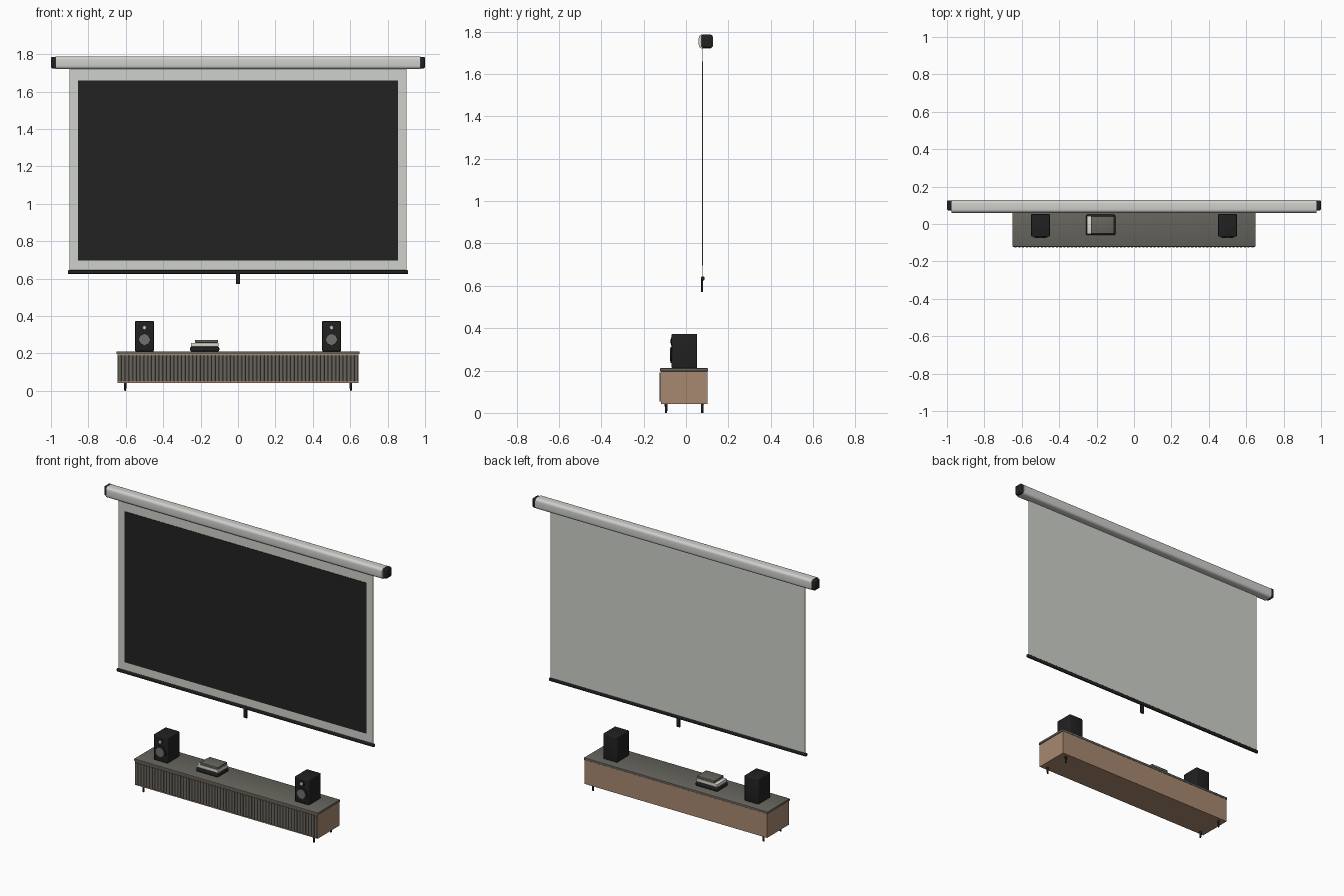
import bpy, bmesh, math
from mathutils import Matrix

if "Cube" in bpy.data.objects:
    bpy.data.objects.remove(bpy.data.objects["Cube"])


def material(name, r, g, b):
    m = bpy.data.materials.new(name)
    m.diffuse_color = (r, g, b, 1)
    m.use_nodes = True
    m.node_tree.nodes["Principled BSDF"].inputs["Base Color"].default_value = m.diffuse_color
    return m


BLACK = material("black", 0.015, 0.015, 0.016)
SILVER = material("housing silver", 0.62, 0.62, 0.60)
SHEET = material("sheet white", 0.62, 0.64, 0.60)
SCREEN = material("screen dark", 0.016, 0.016, 0.016)
WOOD = material("wood brown", 0.39, 0.25, 0.165)
STONE = material("grey brown", 0.135, 0.128, 0.108)
CONE = material("cone grey", 0.16, 0.16, 0.15)
WHITE = material("paper white", 0.70, 0.70, 0.66)


def finish(name, bm, mat, smooth=False):
    me = bpy.data.meshes.new(name)
    bm.to_mesh(me)
    bm.free()
    ob = bpy.data.objects.new(name, me)
    bpy.context.collection.objects.link(ob)
    me.materials.append(mat)
    if smooth:
        bpy.ops.object.select_all(action='DESELECT')
        ob.select_set(True)
        bpy.context.view_layer.objects.active = ob
        bpy.ops.object.shade_smooth_by_angle(angle=math.radians(40))
    return ob


def box(name, x, y, z, mat, bevel=0, segments=3, along_x=False):
    """Box from (min, max) ranges, optionally with rounded edges."""
    bm = bmesh.new()
    bmesh.ops.create_cube(bm, size=1)
    for v in bm.verts:
        for i, (lo, hi) in enumerate((x, y, z)):
            v.co[i] = lo if v.co[i] < 0 else hi
    if bevel:
        edges = [e for e in bm.edges
                 if not along_x or abs(e.verts[0].co.x - e.verts[1].co.x) > 0.001]
        bmesh.ops.bevel(bm, geom=edges, offset=bevel, segments=segments,
                        profile=0.5, affect='EDGES')
    return finish(name, bm, mat, bool(bevel))


def cylinder(name, centre, r, depth, mat, axis='Z', r2=None, sides=24):
    bm = bmesh.new()
    bmesh.ops.create_cone(bm, cap_ends=True, segments=sides, radius1=r,
                          radius2=r if r2 is None else r2, depth=depth)
    rot = Matrix.Rotation(math.pi / 2, 4, 'X') if axis == 'Y' else Matrix()
    bm.transform(Matrix.Translation(centre) @ rot)
    return finish(name, bm, mat, True)


# Projection screen: housing, end caps, sheet, dark picture area, weight bar, pull
box("screen_housing", (-0.977, 0.977), (0.06, 0.128), (1.72, 1.788), SILVER, 0.018, 5, True)
for s, side in ((-1, "left"), (1, "right")):
    box("housing_cap_" + side, tuple(sorted((s * 0.97, s * 1.0))),
        (0.073, 0.126), (1.724, 1.786), BLACK, 0.008)
box("screen_sheet", (-0.9, 0.9), (0.079, 0.081), (0.635, 1.73), SHEET)
box("screen_picture", (-0.855, 0.855), (0.076, 0.079), (0.697, 1.66), SCREEN)
box("weight_bar", (-0.91, 0.91), (0.071, 0.087), (0.625, 0.645), BLACK, 0.005)
box("pull_handle", (-0.012, 0.012), (0.071, 0.081), (0.57, 0.632), BLACK, 0.003)

# Media cabinet
box("cabinet_body", (-0.645, 0.645), (-0.118, 0.102), (0.043, 0.196), WOOD)
box("cabinet_top", (-0.65, 0.65), (-0.122, 0.104), (0.196, 0.211), STONE, 0.003, 2)

# Fluted front made of half-round slats
bm = bmesh.new()
COUNT = 64
pitch = 1.286 / COUNT
for i in range(COUNT):
    cx = -0.643 + pitch * (i + 0.5)
    arc = [(cx - math.cos(a) * pitch / 2, -0.117 - math.sin(a) * 0.009)
           for a in (math.pi * k / 6 for k in range(7))]
    low = [bm.verts.new((px, py, 0.053)) for px, py in arc]
    high = [bm.verts.new((px, py, 0.19)) for px, py in arc]
    for k in range(6):
        bm.faces.new((low[k], low[k + 1], high[k + 1], high[k]))
    bm.faces.new(high)
    bm.faces.new(low[::-1])
bmesh.ops.recalc_face_normals(bm, faces=bm.faces)
finish("cabinet_slats", bm, STONE, True)

# Legs and speakers
for s, side in ((-1, "left"), (1, "right")):
    for y, end in ((-0.094, "front"), (0.077, "back")):
        cylinder(f"leg_{end}_{side}", (s * 0.603, y, 0.022), 0.005, 0.044, BLACK, r2=0.007, sides=12)
    cx = s * 0.5
    box("speaker_box_" + side, (cx - 0.05, cx + 0.05), (-0.068, 0.053),
        (0.211, 0.373), BLACK, 0.005, 3)
    cylinder("woofer_ring_" + side, (cx, -0.069, 0.274), 0.038, 0.008, BLACK, 'Y', sides=32)
    cylinder("woofer_cone_" + side, (cx, -0.072, 0.274), 0.032, 0.007, CONE, 'Y', 0.029, 32)
    cylinder("tweeter_ring_" + side, (cx, -0.069, 0.338), 0.019, 0.006, BLACK, 'Y')
    cylinder("tweeter_" + side, (cx, -0.0715, 0.338), 0.013, 0.006, WHITE, 'Y', 0.009)

# Stack of books
box("book_bottom", (-0.257, -0.1), (-0.06, 0.05), (0.211, 0.236), BLACK, 0.008)
box("book_middle", (-0.252, -0.104), (-0.054, 0.044), (0.236, 0.257), WHITE, 0.003, 2)
box("book_top", (-0.23, -0.106), (-0.053, 0.042), (0.257, 0.273), STONE, 0.003, 2)
